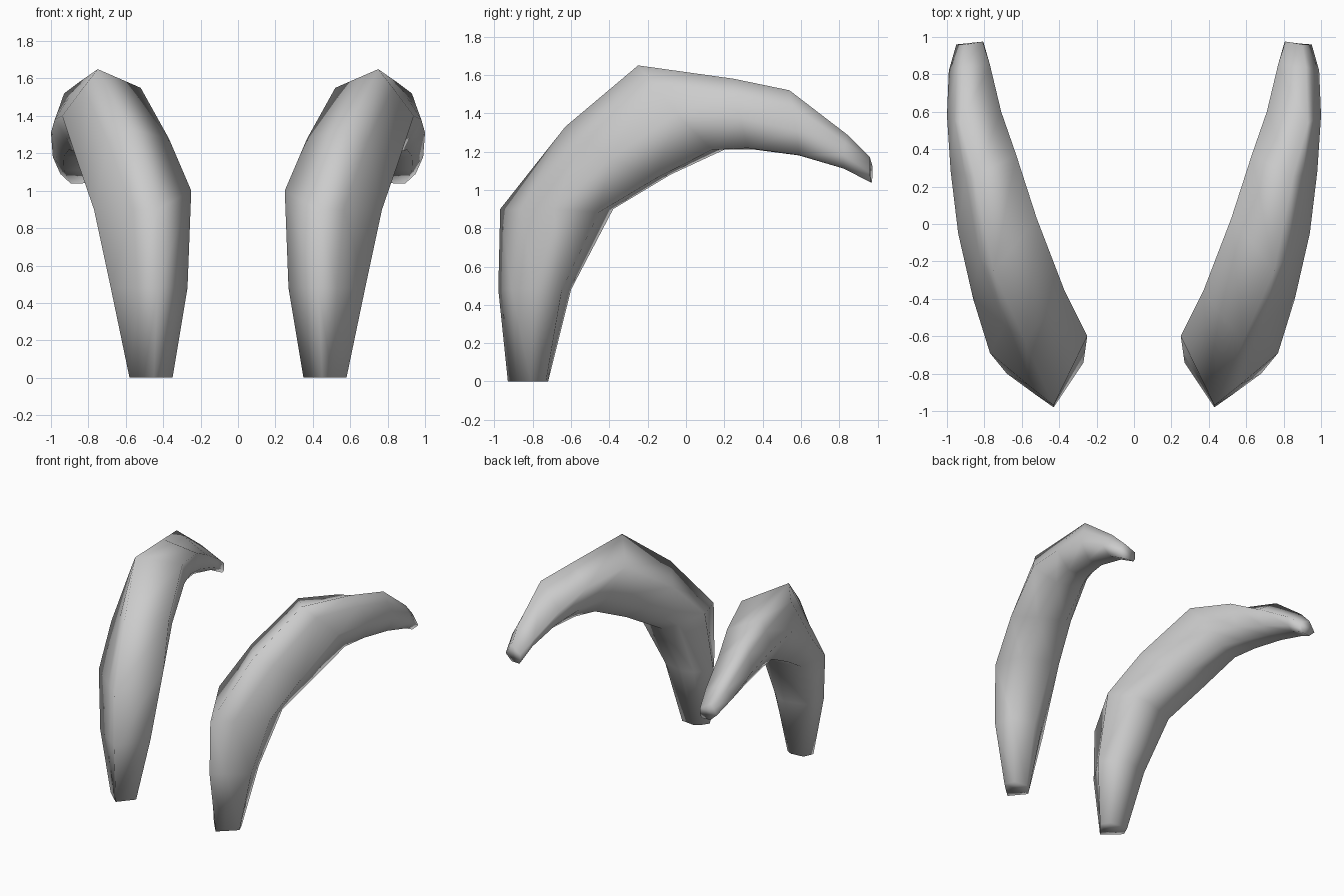
import bpy, bmesh
from mathutils import Vector

if "Cube" in bpy.data.objects:
    bpy.data.objects.remove(bpy.data.objects["Cube"])

# Cross-sections from base to tip: front ridge, inner side, back, outer side
SECTIONS = [
    [(.45, -.93, 0), (.35, -.81, 0), (.44, -.72, 0), (.58, -.81, 0)],
    [(.43, -.98, .48), (.27, -.74, .48), (.46, -.60, .48), (.68, -.80, .48)],
    [(.43, -.97, .90), (.25, -.60, 1.0), (.48, -.38, .90), (.77, -.69, .90)],
    [(.58, -.63, 1.33), (.37, -.36, 1.28), (.59, -.08, 1.08), (.86, -.40, 1.16)],
    [(.75, -.25, 1.65), (.52, .03, 1.55), (.68, .20, 1.21), (.94, -.05, 1.40)],
    [(.85, .25, 1.58), (.63, .37, 1.48), (.75, .36, 1.21), (.98, .28, 1.38)],
    [(.93, .54, 1.52), (.71, .60, 1.36), (.81, .59, 1.18), (1.0, .58, 1.31)],
    [(.92, .84, 1.29), (.77, .85, 1.21), (.83, .84, 1.11), (.99, .82, 1.18)],
    [(.90, .96, 1.17), (.81, .975, 1.12), (.82, .97, 1.04), (.95, .96, 1.09)],
]


def bulge(a, b, centre, t, amount):
    """Point between a and b, pushed away from the section centre."""
    p = a.lerp(b, t)
    return centre + (p - centre) * amount


def section_points(raw):
    front, inner, back, outer = [Vector(p) for p in raw]
    centre = (front + inner + back + outer) / 4
    return [front, inner, bulge(inner, back, centre, .6, 1.2), back,
            bulge(back, outer, centre, .5, 1.65), outer,
            bulge(outer, front, centre, .6, 1.01)]


# Loft one horn through the sections and cap both ends
bm = bmesh.new()
rings = [[bm.verts.new(p) for p in section_points(s)] for s in SECTIONS]
n = len(rings[0])
for a, b in zip(rings, rings[1:]):
    for i in range(n):
        j = (i + 1) % n
        bm.faces.new((a[i], a[j], b[j], b[i]))
bm.faces.new(rings[0])
bm.faces.new(rings[-1])
bmesh.ops.recalc_face_normals(bm, faces=bm.faces)
for f in bm.faces:
    f.smooth = True
mesh = bpy.data.meshes.new("curved_horns")
bm.to_mesh(mesh)
bm.free()

# Mirror it to make the pair
horns = bpy.data.objects.new("curved_horns", mesh)
bpy.context.collection.objects.link(horns)
horns.modifiers.new("Mirror", 'MIRROR').use_mirror_merge = False
